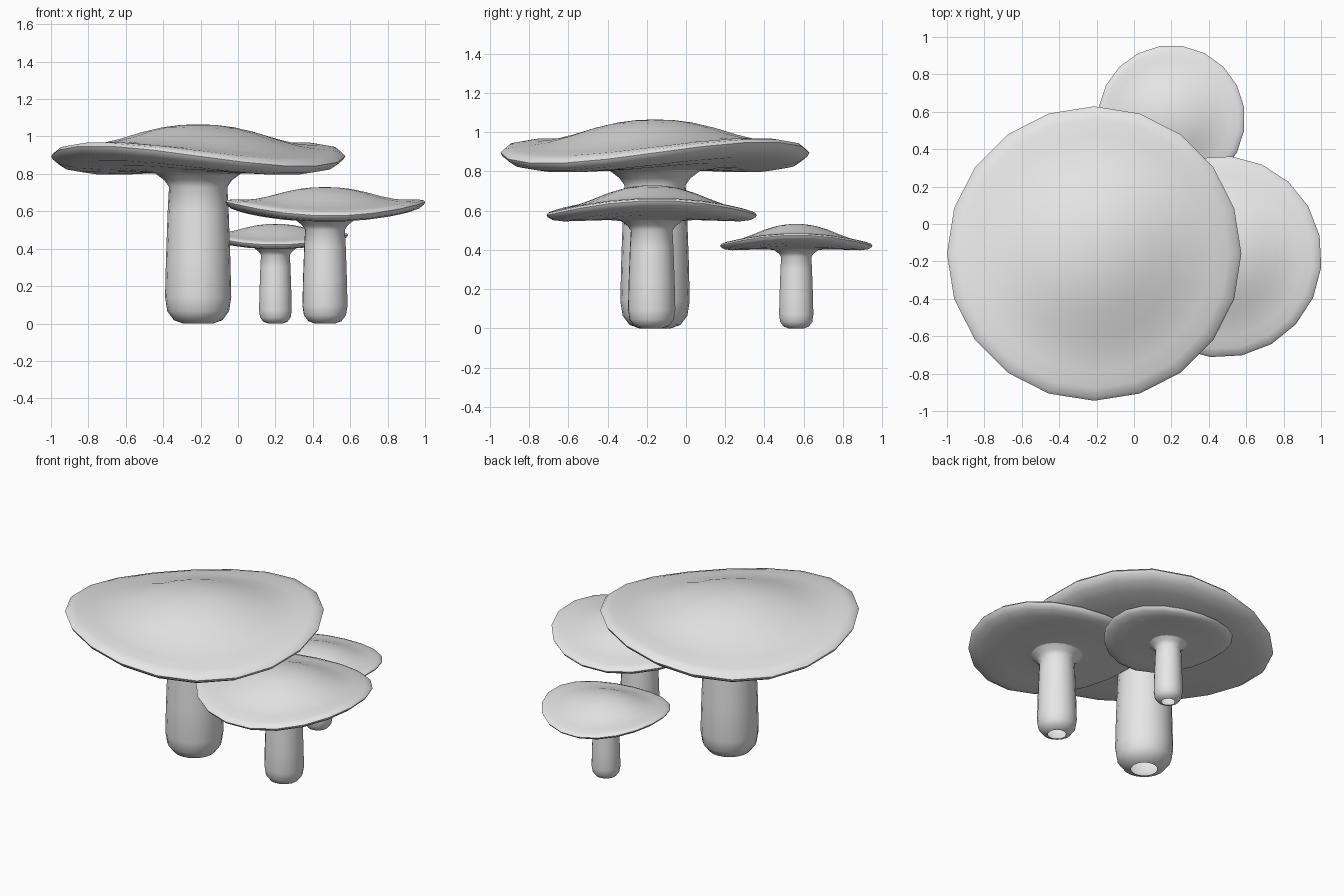
import bpy, bmesh, math
from mathutils import Vector

cube = bpy.data.objects.get("Cube")
if cube:
    bpy.data.objects.remove(cube, do_unlink=True)

mat = bpy.data.materials.new("pale grey")
mat.use_nodes = True
grey = (0.8, 0.8, 0.8, 1)
mat.diffuse_color = grey
mat.node_tree.nodes["Principled BSDF"].inputs["Base Color"].default_value = grey

SIDES = 20
RIM = 0.787
WAVE = 0.055

# (radius, height) profiles of the largest mushroom
STEM = [(0.08, 0), (0.13, 0.018), (0.165, 0.065), (0.177, 0.14), (0.172, 0.35),
        (0.163, 0.6), (0.156, 0.73), (0.18, 0.765), (0.23, 0.803)]
CAP = [(0.23, 0.803), (0.32, 0.815), (0.5, 0.822), (0.66, 0.833), (0.74, 0.852),
       (0.778, 0.878), (RIM, 0.895), (0.77, 0.913), (0.72, 0.925), (0.63, 0.933),
       (0.55, 0.946), (0.44, 0.977), (0.32, 1.017), (0.2, 1.047), (0.1, 1.061), (0, 1.065)]


def lathe(name, profile, centre, size, turn):
    """Spin a profile, bending it into a saddle that grows towards the rim."""
    bm = bmesh.new()
    rings = []
    for r, z in profile:
        if r == 0:
            rings.append([bm.verts.new((0, 0, z))] * SIDES)
            continue
        ring = []
        for i in range(SIDES):
            a = math.tau * i / SIDES
            lift = WAVE * (r / RIM) ** 2 * math.sin(2 * a) if z > 0.5 else 0
            ring.append(bm.verts.new((r * math.cos(a), r * math.sin(a), z + lift)))
        rings.append(ring)
    for low, high in zip(rings, rings[1:]):
        for i in range(SIDES):
            j = (i + 1) % SIDES
            corners = [low[i], low[j], high[j], high[i]]
            bm.faces.new(list(dict.fromkeys(corners)))
    mesh = bpy.data.meshes.new(name)
    bm.to_mesh(mesh)
    bm.free()
    mesh.materials.append(mat)
    ob = bpy.data.objects.new(name, mesh)
    bpy.context.collection.objects.link(ob)
    ob.location = Vector((*centre, 0))
    ob.scale = (size, size, size)
    ob.rotation_euler.z = math.radians(turn)
    bpy.ops.object.select_all(action='DESELECT')
    ob.select_set(True)
    bpy.context.view_layer.objects.active = ob
    bpy.ops.object.shade_smooth_by_angle(angle=math.radians(60))


# Three mushrooms: the same shape turned and scaled
for label, centre, size, turn in [("large", (-0.213, -0.158), 1, 0),
                                  ("medium", (0.465, -0.175), 0.685, -42),
                                  ("small", (0.2, 0.562), 0.5, -45)]:
    lathe(label + "_stem", STEM, centre, size, turn)
    lathe(label + "_cap", CAP, centre, size, turn)
